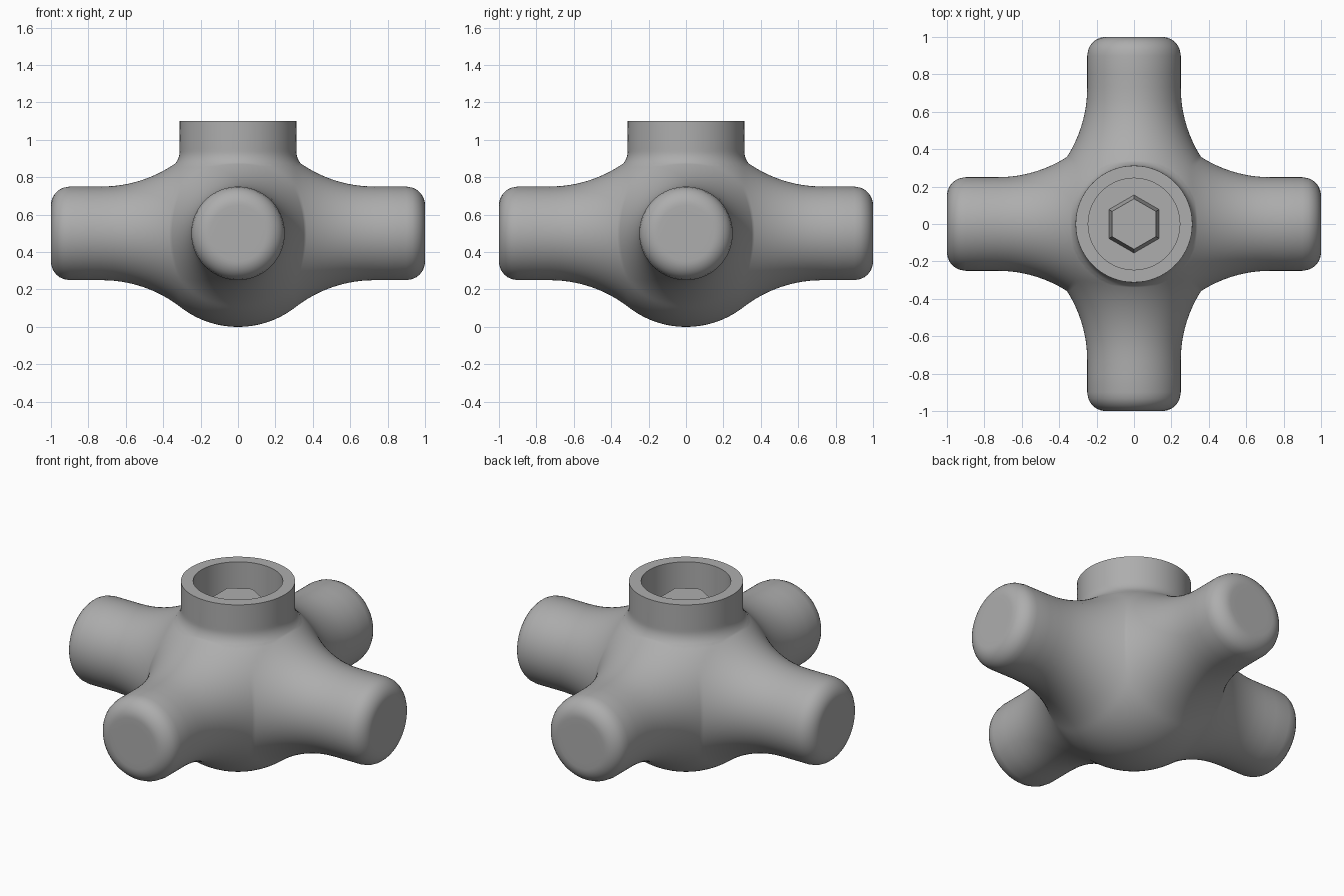
import bpy, bmesh, math
from mathutils import Vector

if "Cube" in bpy.data.objects:
    bpy.data.objects.remove(bpy.data.objects["Cube"])

grey = bpy.data.materials.new("grey_plastic")
grey.diffuse_color = (0.42, 0.42, 0.42, 1)
grey.use_nodes = True
grey.node_tree.nodes["Principled BSDF"].inputs["Base Color"].default_value = grey.diffuse_color

HUB_Z, HUB_R = 0.5, 0.5      # ball in the middle
NECK_R, NECK_H = 0.312, 0.6  # neck radius, height above ball centre
BORE_R, FLOOR_Z = 0.245, 0.88


def finish(bm, name, angle=30):
    bmesh.ops.recalc_face_normals(bm, faces=bm.faces)
    mesh = bpy.data.meshes.new(name)
    bm.to_mesh(mesh)
    bm.free()
    ob = bpy.data.objects.new(name, mesh)
    bpy.context.collection.objects.link(ob)
    mesh.materials.append(grey)
    bpy.ops.object.select_all(action='DESELECT')
    ob.select_set(True)
    bpy.context.view_layer.objects.active = ob
    bpy.ops.object.shade_smooth_by_angle(angle=math.radians(angle))
    return ob


def hit(ang, cx, cy, r, side):
    """Distance along a ray from the hub centre to a profile arc."""
    b = math.cos(ang) * cx + math.sin(ang) * cy
    return b + side * math.sqrt(max(0, b * b - cx * cx - cy * cy + r * r))


def arm(ang):
    """Arm profile: flat end, rounded rim, straight shaft, wide fillet, ball."""
    t = math.tan(ang)
    if t <= 0.15:
        return 1 / math.cos(ang)
    if t <= 0.25 / 0.9:
        return hit(ang, 0.9, 0.15, 0.1, 1)
    if t <= 0.25 / 0.73:
        return 0.25 / math.sin(ang)
    if ang < math.atan2(0.94, 0.73):
        return hit(ang, 0.73, 0.94, 0.69, -1)
    return HUB_R


def neck(ang):
    """Neck profile: flat top, straight side, small fillet, ball."""
    t = math.tan(ang)
    if t <= NECK_R / NECK_H + 1e-5:
        return NECK_H / math.cos(ang)
    if t <= NECK_R / 0.438:
        return NECK_R / math.sin(ang)
    if ang < math.atan2(0.412, 0.438):
        return hit(ang, 0.438, 0.412, 0.1, -1)
    return HUB_R


PARTS = [(Vector(d), arm) for d in ((1, 0, 0), (-1, 0, 0), (0, 1, 0), (0, -1, 0))]
PARTS.append((Vector((0, 0, 1)), neck))

# ring spacing on each side, so that rings fall on the profile edges
ARM_KNOTS = [(0, 0), (0.125, 0.15), (0.375, 0.25 / 0.9), (0.4375, 0.25 / 0.73), (1, 1)]
NECK_KNOTS = [(0, 0), (0.25, NECK_R / NECK_H), (0.5, NECK_R / 0.438), (1, 1)]


def warp(m, knots):
    for (a, p), (b, q) in zip(knots, knots[1:]):
        if m <= b + 1e-6:
            return p + (q - p) * (m - a) / (b - a)
    return 1


def direction(co):
    """Turn a cube grid point into a direction on round rings about its axis."""
    k = max(range(3), key=lambda i: abs(co[i]))
    i, j = (k + 1) % 3, (k + 2) % 3
    u, v = co[i], co[j]
    m = max(abs(u), abs(v))
    if m < 1e-6 or m > 0.9999:
        return co.normalized()
    if abs(u) >= abs(v):
        a = math.pi / 4 * v / u + (math.pi if u < 0 else 0)
    else:
        a = math.pi / 2 - math.pi / 4 * u / v + (math.pi if v < 0 else 0)
    t = warp(m, NECK_KNOTS if k == 2 and co.z > 0 else ARM_KNOTS)
    w = max(0, (t - 0.72) / 0.28)
    d = Vector((0, 0, 0))
    d[k] = 1 if co[k] > 0 else -1
    d[i] = t * ((1 - w) * math.cos(a) + w * u / m)
    d[j] = t * ((1 - w) * math.sin(a) + w * v / m)
    return d.normalized()


# handle: ball, four arms and neck as one skin
bm = bmesh.new()
bmesh.ops.create_cube(bm, size=2)
bmesh.ops.subdivide_edges(bm, edges=bm.edges[:], cuts=63, use_grid_fill=True)
for v in bm.verts:
    d = direction(v.co)
    r = HUB_R
    for axis, profile in PARTS:
        c = d.dot(axis)
        if c > 0.5:
            r = max(r, profile(math.acos(min(1, c))))
    v.co = d * r + Vector((0, 0, HUB_Z))
# open the neck top for the socket
top = HUB_Z + NECK_H
bmesh.ops.delete(bm, geom=[f for f in bm.faces if all(v.co.z > top - 1e-3 for v in f.verts)],
                 context='FACES')
finish(bm, "cross_handle", 40)

# socket: rim, bore wall and floor
bm = bmesh.new()
rings = []
for r, z in ((NECK_R, top), (BORE_R, top), (BORE_R, FLOOR_Z)):
    rings.append([bm.verts.new((r * math.cos(math.tau * s / 64), r * math.sin(math.tau * s / 64), z))
                  for s in range(64)])
for lo, hi in zip(rings, rings[1:]):
    for s in range(64):
        n = (s + 1) % 64
        bm.faces.new((lo[s], lo[n], hi[n], hi[s]))
bm.faces.new(rings[-1])
socket = finish(bm, "neck_socket")
# the open shell must face up and inwards
if socket.data.polygons[0].normal.z < 0:
    socket.data.flip_normals()

# hexagonal stud standing on the socket floor
bm = bmesh.new()
bmesh.ops.create_cone(bm, cap_ends=True, segments=6, radius1=0.155, radius2=0.135, depth=1.0 - FLOOR_Z)
for v in bm.verts:
    v.co.z += (1.0 + FLOOR_Z) / 2
    ang = math.atan2(v.co.y, v.co.x)
    r = math.hypot(v.co.x, v.co.y)
    ang = round((ang - math.pi / 2) / (math.pi / 3)) * math.pi / 3 + math.pi / 2
    v.co.x, v.co.y = r * math.cos(ang), r * math.sin(ang)
finish(bm, "hex_stud")
